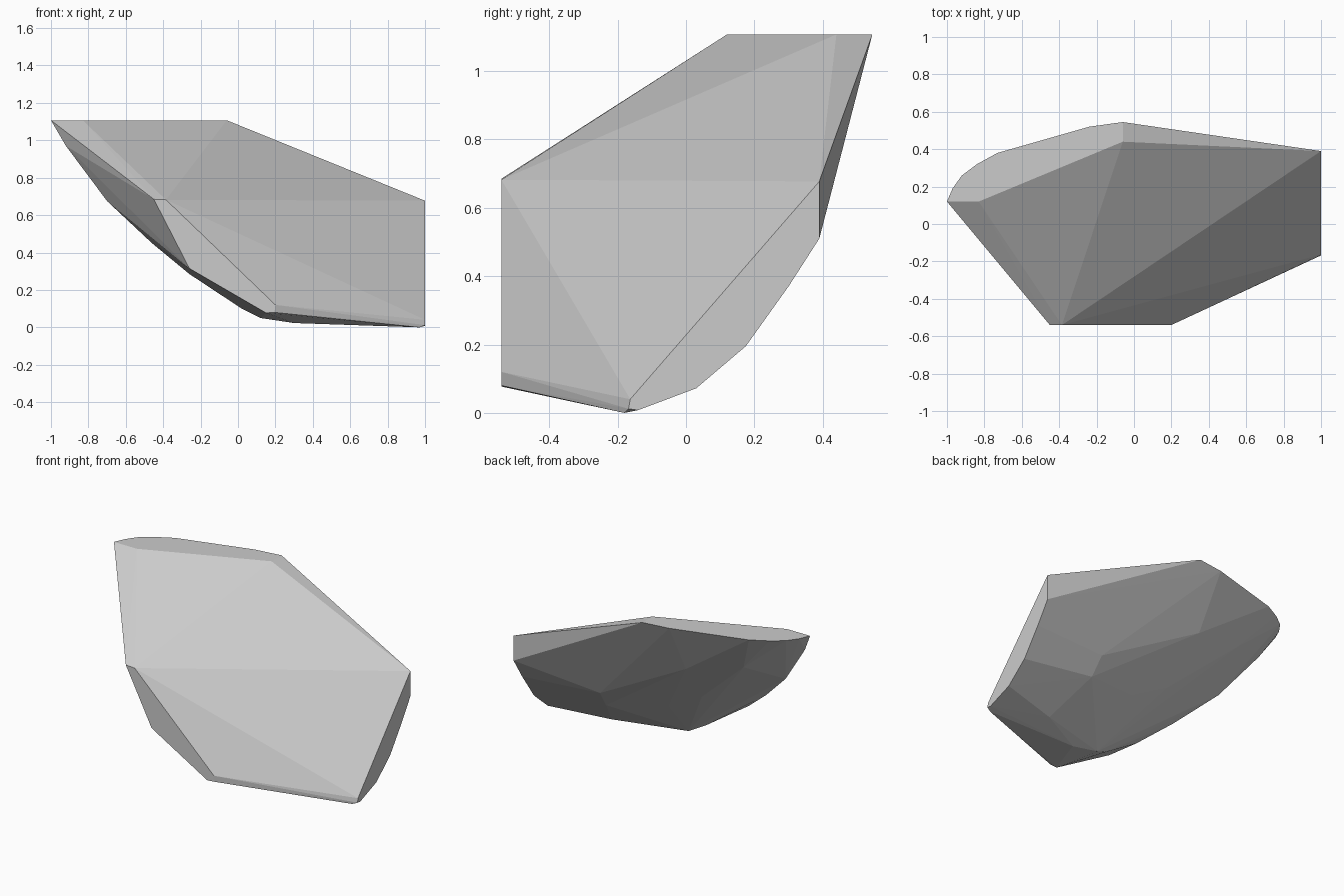
import bpy, bmesh

# Flat cut faces of the rock, as outlines on their planes
top = [(-1, .12), (-.83, .12), (-.06, .44), (-.06, .545), (-.24, .52),
       (-.73, .38), (-.84, .32), (-.92, .26), (-.97, .19)]            # x, y at z 1.107
right = [(.39, .677), (.39, .51), (.30, .37), (.175, .195), (.03, .072),
         (-.14, .008), (-.168, .012), (-.163, .04)]                   # y, z at x 1
front = [(-.45, .685), (-.385, .682), (.2, .12), (.195, .08),
         (.15, .077), (-.26, .315)]                                   # x, z at y -.54

# Rounded keel and back
keel = [(.97, -.18, 0), (.6, -.07, .05), (.3, -.21, .023), (.12, -.2, .05), (.02, -.24, .1),
        (-.26, -.29, .285), (-.46, -.19, .45), (-.7, -.05, .675), (-.92, .06, .97)]
back = [(.77, .11, .18), (.47, .17, .27), (.46, .25, .385), (.54, .37, .6),
        (.08, .07, .33), (-.18, .09, .47), (-.23, .33, .76), (-.6, .25, .84)]

points = [(x, y, 1.107) for x, y in top]
points += [(1, y, z) for y, z in right]
points += [(x, -.54, z) for x, z in front]
points += keel + back

# Wrap everything in a convex faceted skin
bm = bmesh.new()
for p in points:
    bm.verts.new(p)
bmesh.ops.convex_hull(bm, input=bm.verts[:])
bmesh.ops.delete(bm, geom=[v for v in bm.verts if not v.link_faces], context='VERTS')
bmesh.ops.recalc_face_normals(bm, faces=bm.faces[:])
mesh = bpy.data.meshes.new("rock")
bm.to_mesh(mesh)
bm.free()
bpy.context.collection.objects.link(bpy.data.objects.new("rock", mesh))
